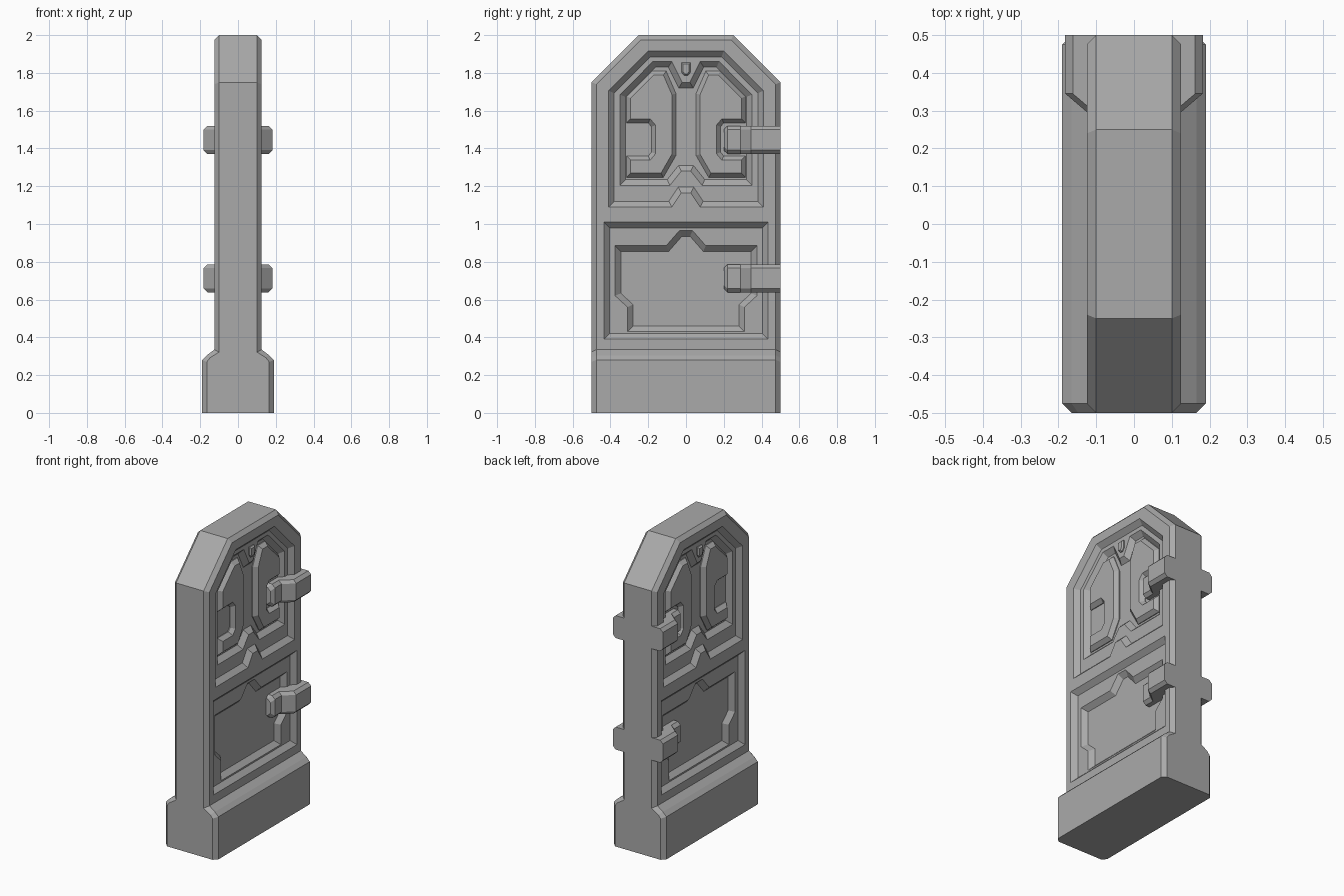
import bpy, bmesh
from mathutils import Vector

if "Cube" in bpy.data.objects:
    bpy.data.objects.remove(bpy.data.objects["Cube"], do_unlink=True)

stone = bpy.data.materials.new("grey stone")
stone.use_nodes = True
GREY = (0.4, 0.4, 0.4, 1)
stone.diffuse_color = GREY
stone.node_tree.nodes["Principled BSDF"].inputs["Base Color"].default_value = GREY


def loft(name, rings):
    """Closed solid through rings of equal point count."""
    bm = bmesh.new()
    loops = [[bm.verts.new(p) for p in ring] for ring in rings]
    for a, b in zip(loops, loops[1:]):
        for i in range(len(a)):
            j = (i + 1) % len(a)
            bm.faces.new((a[i], a[j], b[j], b[i]))
    bm.faces.new(loops[0])
    bm.faces.new(loops[-1])
    bmesh.ops.recalc_face_normals(bm, faces=bm.faces)
    mesh = bpy.data.meshes.new(name)
    bm.to_mesh(mesh)
    bm.free()
    mesh.materials.append(stone)
    ob = bpy.data.objects.new(name, mesh)
    bpy.context.collection.objects.link(ob)
    return ob


def inset(poly, d):
    """Move every edge of a counter-clockwise outline inward by d."""
    out = []
    for i, p in enumerate(poly):
        p, a, b = Vector(p), Vector(poly[i - 1]), Vector(poly[(i + 1) % len(poly)])
        e, f = (p - a).normalized(), (b - p).normalized()
        n, m = Vector((-e.y, e.x)), Vector((-f.y, f.x))
        out.append(p + (n + m) * d / (1 + n.dot(m)))
    return out


def sym(half):
    """Complete a right half outline, bottom to top, by mirroring."""
    return half + [(-y, z) for y, z in reversed(half)]


def at(x, poly):
    return [(x, y, z) for y, z in poly]


def combine(target, tool, operation):
    mod = target.modifiers.new("cut", "BOOLEAN")
    mod.operation, mod.object, mod.solver = operation, tool, "EXACT"
    dg = bpy.context.evaluated_depsgraph_get()
    target_mesh = bpy.data.meshes.new_from_object(target.evaluated_get(dg))
    target.modifiers.clear()
    target.data = target_mesh
    bpy.data.objects.remove(tool, do_unlink=True)


FACE, STEP, BEVEL = 0.125, 0.03, 0.025

# Slab with chamfered rim
arch = sym([(0.5, 0.1), (0.5, 1.75), (0.25, 2.0)])
rim = inset(arch, BEVEL)
slab = loft("door_slab", [at(-FACE, rim), at(BEVEL - FACE, arch),
                          at(FACE - BEVEL, arch), at(FACE, rim)])

# Wider plinth at the foot
foot = sym([(0.19, 0), (0.19, 0.28), (0.165, 0.305), (0.125, 0.335)])
foot_end = sym([(0.165, 0), (0.165, 0.27), (0.148, 0.292), (0.1, 0.322)])
plinth = loft("plinth", [[(x, y, z) for x, z in sec] for y, sec in
                         ((-0.5, foot_end), (-0.475, foot), (0.475, foot), (0.5, foot_end))])
combine(slab, plinth, "UNION")

# Sunken panel outlines with their depth level
panels = [
    (0, sym([(0.025, 1.165), (0.075, 1.09), (0.41, 1.09), (0.41, 1.705), (0.2, 1.915)])),
    (1, sym([(0.025, 1.28), (0.085, 1.205), (0.35, 1.205), (0.35, 1.685),
             (0.175, 1.86), (0.075, 1.86), (0.02, 1.75)])),
    (0, sym([(0.435, 0.39), (0.435, 1.01)])),
    (1, sym([(0.31, 0.43), (0.31, 0.56), (0.375, 0.62), (0.375, 0.885),
             (0.105, 0.885), (0.035, 0.965)])),
]
window = [(0.12, 1.247), (0.315, 1.247), (0.315, 1.36), (0.2, 1.36), (0.183, 1.38),
          (0.183, 1.515), (0.2, 1.535), (0.315, 1.535), (0.315, 1.675), (0.18, 1.81),
          (0.105, 1.81), (0.053, 1.69), (0.053, 1.363)]
gem = sym([(0.01, 1.785), (0.024, 1.805), (0.024, 1.855)])
FLOOR = FACE - 2 * STEP

for s, side in ((1, "left"), (-1, "right")):
    for level, outline in panels:
        top = FACE - level * STEP
        cutter = loft("panel_cutter", [at(s * 0.2, outline), at(s * top, outline),
                                       at(s * (top - STEP), inset(outline, STEP))])
        combine(slab, cutter, "DIFFERENCE")

    # Raised window plates, one each side of the centre
    for k, end in ((1, "back"), (-1, "front")):
        rings = [(FLOOR - 0.02, window), (FLOOR + 0.005, window),
                 (FLOOR + 0.03, inset(window, 0.022))]
        loft(f"{side}_{end}_window_plate",
             [[(s * x, k * y, z) for y, z in poly] for x, poly in rings])

    # Small shield stud above the windows
    loft(f"{side}_stud", [at(s * 0.08, gem), at(s * 0.1, gem), at(s * 0.11, inset(gem, 0.008))])

    # Cranked hinge straps
    for mid, place in ((1.445, "upper"), (0.712, "lower")):
        rings = []
        for y, x, h in ((0.2, 0.095, 0.055), (0.22, 0.115, 0.074), (0.288, 0.115, 0.074),
                        (0.345, 0.182, 0.074), (0.5, 0.182, 0.074)):
            half = [(0.04, h), (x - 0.02, h), (x, h - 0.02)]
            rings.append([(s * px, y, mid + pz) for px, pz in half]
                         + [(s * px, y, mid - pz) for px, pz in reversed(half)])
        loft(f"{side}_{place}_hinge", rings)
